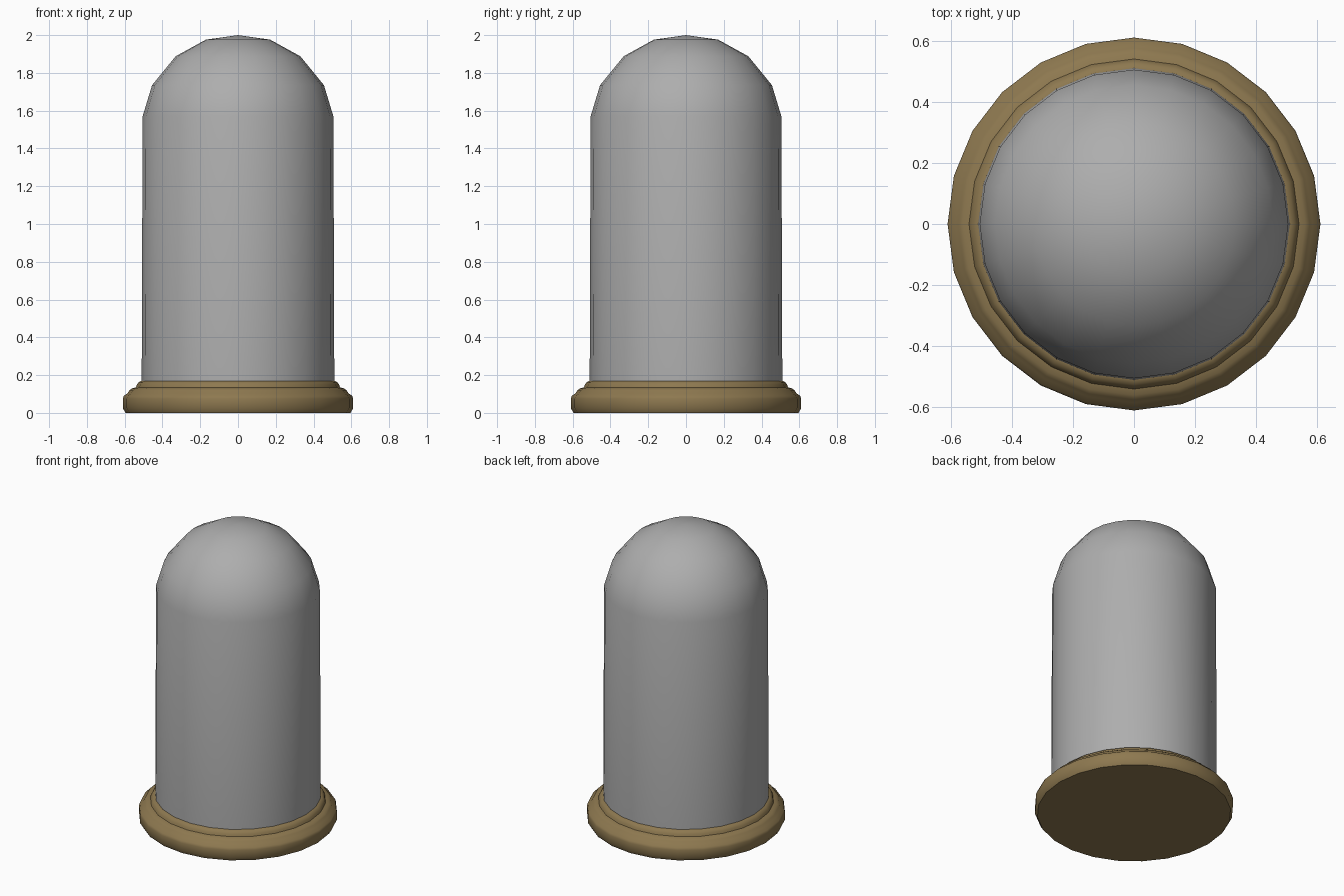
import bpy
import math

cube = bpy.data.objects.get("Cube")
if cube:
    bpy.data.objects.remove(cube, do_unlink=True)

SIDES = 24


def make_material(name, color):
    mat = bpy.data.materials.new(name)
    mat.use_nodes = True
    mat.diffuse_color = (*color, 1)
    mat.node_tree.nodes["Principled BSDF"].inputs["Base Color"].default_value = (*color, 1)
    return mat


def lathe(name, profile, mat, sharp_angle):
    """Revolve (radius, height) points around z; radius 0 makes a pole."""
    verts, faces, rings = [], [], []
    for r, z in profile:
        count = SIDES if r > 0 else 1
        rings.append([len(verts) + i for i in range(count)])
        for i in range(count):
            a = math.tau * i / SIDES
            verts.append((r * math.cos(a), r * math.sin(a), z))
    for low, high in zip(rings, rings[1:]):
        for i in range(SIDES):
            j = (i + 1) % SIDES
            if len(low) == 1:
                faces.append((low[0], high[j], high[i]))
            elif len(high) == 1:
                faces.append((low[i], low[j], high[0]))
            else:
                faces.append((low[i], low[j], high[j], high[i]))
    mesh = bpy.data.meshes.new(name)
    mesh.from_pydata(verts, [], faces)
    mesh.materials.append(mat)
    obj = bpy.data.objects.new(name, mesh)
    bpy.context.collection.objects.link(obj)
    bpy.ops.object.select_all(action="DESELECT")
    obj.select_set(True)
    bpy.context.view_layer.objects.active = obj
    bpy.ops.object.shade_smooth_by_angle(angle=math.radians(sharp_angle))
    return obj


glass = make_material("grey glass", (0.42, 0.42, 0.42))
wood = make_material("brown wood", (0.27, 0.19, 0.08))

# Moulded round base with stepped rim
lathe("base", [(0, 0), (0.595, 0), (0.61, 0.025), (0.61, 0.075), (0.605, 0.09),
               (0.585, 0.103), (0.575, 0.12), (0.56, 0.13), (0.54, 0.135),
               (0.535, 0.15), (0.525, 0.163), (0.51, 0.17), (0, 0.17)], wood, 40)

# Tall jar with rounded top
lathe("glass_dome", [(0.51, 0.165), (0.505, 1.57), (0.455, 1.735), (0.33, 1.888),
                     (0.17, 1.976), (0, 2.0)], glass, 60)
